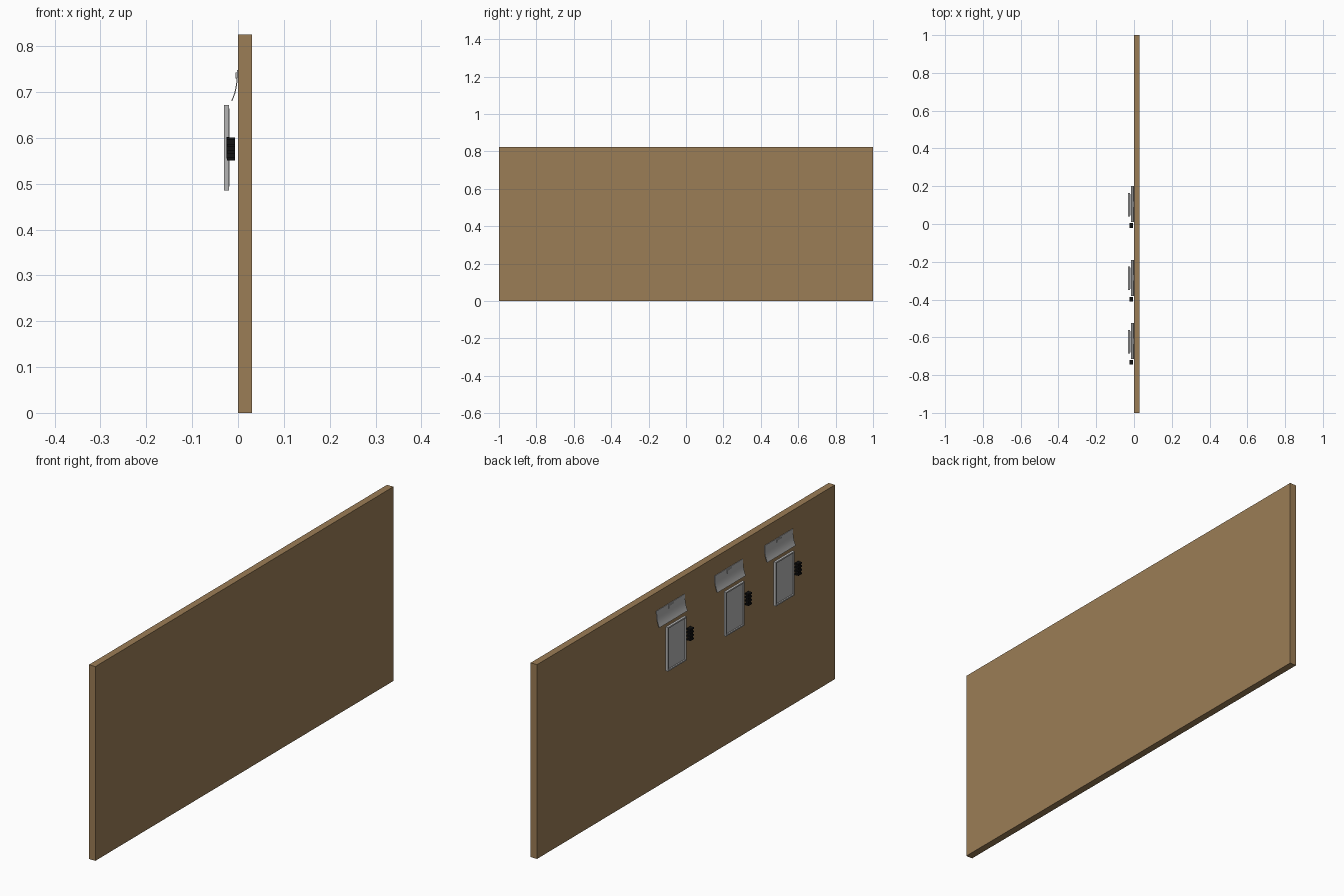
import bpy, bmesh, math
from mathutils import Vector

if "Cube" in bpy.data.objects:
    bpy.data.objects.remove(bpy.data.objects["Cube"])


def material(name, rgb):
    m = bpy.data.materials.new(name)
    m.diffuse_color = (*rgb, 1)
    m.use_nodes = True
    m.node_tree.nodes["Principled BSDF"].inputs["Base Color"].default_value = m.diffuse_color
    return m


BROWN = material("brown wood", (0.33, 0.205, 0.092))
GREY = material("light grey metal", (0.46, 0.46, 0.46))
BLACK = material("black plastic", (0.006, 0.006, 0.006))


def finish(name, bm, mat):
    bmesh.ops.recalc_face_normals(bm, faces=bm.faces[:])
    me = bpy.data.meshes.new(name)
    bm.to_mesh(me)
    bm.free()
    me.materials.append(mat)
    ob = bpy.data.objects.new(name, me)
    bpy.context.collection.objects.link(ob)
    return ob


def add_box(bm, x, y, z):
    """Box from (min, max) pairs."""
    vs = bmesh.ops.create_cube(bm, size=1)["verts"]
    for v in vs:
        v.co = Vector([(a + b) / 2 + c * (b - a) for (a, b), c in zip((x, y, z), v.co)])
    return vs


# wooden board
bm = bmesh.new()
add_box(bm, (0, 0.03), (-1, 1), (0, 0.825))
finish("board", bm, BROWN)

for i, y0 in enumerate((0.0, -0.39, -0.725)):
    # tray plate with a raised rim on its outer face
    bm = bmesh.new()
    vs = add_box(bm, (-0.031, -0.02), (y0 + 0.04, y0 + 0.165), (0.485, 0.672))
    outer = [f for f in bm.faces if all(v.co.x < -0.03 for v in f.verts)]
    bmesh.ops.inset_region(bm, faces=outer, thickness=0.008, depth=0)
    bmesh.ops.inset_region(bm, faces=outer, thickness=0.002, depth=-0.004)
    add_box(bm, (-0.021, -0.018), (y0 + 0.046, y0 + 0.159), (0.494, 0.664))
    finish(f"framed_plate_{i}", bm, GREY)

    # curved sheet hood above the plate, flaring away from the board
    bm = bmesh.new()
    profile = [(-0.0140, 0.680), (-0.0105, 0.688), (-0.0070, 0.698), (-0.0045, 0.709),
               (-0.0025, 0.722), (-0.0015, 0.735), (-0.0015, 0.748)]
    loop = [(x - 0.001, z) for x, z in profile] + [(x + 0.0013, z) for x, z in reversed(profile)]
    face = bm.faces.new([bm.verts.new((x, y0 + 0.01, z)) for x, z in loop])
    ext = bmesh.ops.extrude_face_region(bm, geom=[face])["geom"]
    bmesh.ops.translate(bm, vec=(0, 0.19, 0),
                        verts=[g for g in ext if isinstance(g, bmesh.types.BMVert)])
    hood = finish(f"curved_hood_{i}", bm, GREY)
    bpy.context.view_layer.objects.active = hood
    hood.select_set(True)
    bpy.ops.object.shade_smooth_by_angle(angle=math.radians(35))
    hood.select_set(False)

    # small clip in the middle of the hood's top edge
    bm = bmesh.new()
    add_box(bm, (-0.005, -0.001), (y0 + 0.09, y0 + 0.12), (0.729, 0.742))
    finish(f"hood_clip_{i}", bm, GREY)

    # black side latch: spine, end flanges and ribs
    bm = bmesh.new()
    add_box(bm, (-0.020, -0.007), (y0 - 0.014, y0 - 0.001), (0.553, 0.601))
    add_box(bm, (-0.025, -0.019), (y0 - 0.011, y0 - 0.004), (0.555, 0.602))
    for z in (0.551, 0.566, 0.581, 0.595):
        add_box(bm, (-0.024, -0.006), (y0 - 0.020, y0 + 0.004), (z, z + 0.006))
    finish(f"side_latch_{i}", bm, BLACK)
